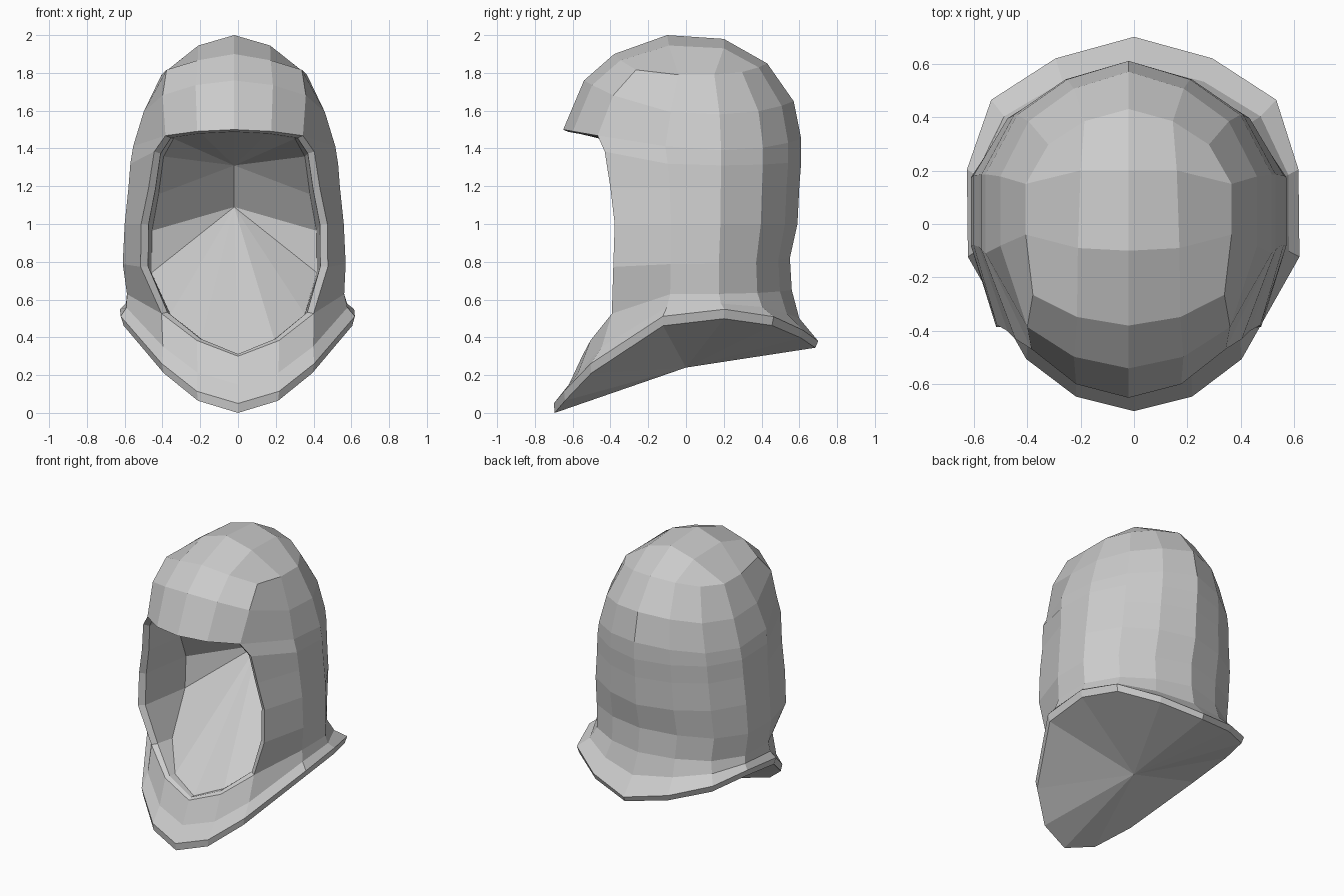
import bpy, bmesh

cube = bpy.data.objects.get("Cube")
if cube:
    bpy.data.objects.remove(cube, do_unlink=True)

cloth = bpy.data.materials.new("grey_cloth")
cloth.use_nodes = True
GREY = (0.6, 0.6, 0.6, 1)
cloth.diffuse_color = GREY
cloth.node_tree.nodes["Principled BSDF"].inputs["Base Color"].default_value = GREY

bm = bmesh.new()
MID_Y = 0.08
# Depth fraction of the eight columns, front centre to back centre
DEPTH = (-1, -0.93, -0.75, -0.26, 0.2, 0.62, 0.87, 1)


def ring(w, corner, front, zf, side_z, back, zb, power=2, back_corner=0.78):
    """Half a ring of the hood; height bends from front to side to back."""
    c, b = corner, back_corner
    xs = (0, c * 0.54, c, 1, 1, b, b * 0.55, 0)
    verts = []
    for x, t in zip(xs, DEPTH):
        if t < 0:
            y = MID_Y - t * (front - MID_Y)
            z = side_z + (zf - side_z) * (-t) ** power
        else:
            y = MID_Y + t * (back - MID_Y)
            z = side_z + (zb - side_z) * t ** 3
        verts.append(bm.verts.new((x * w, y, z)))
    return verts


def strip(a, b, start=0):
    for j in range(start, len(a) - 1):
        bm.faces.new((a[j], b[j], b[j + 1], a[j + 1]))


# Hood rings from crown to collar
crown = ring(0.385, 0.93, -0.38, 1.9, 1.79, 0.43, 1.85, 5)
upper = ring(0.48, 0.79, -0.54, 1.76, 1.58, 0.57, 1.65)
brow = ring(0.535, 0.68, -0.65, 1.5, 1.39, 0.61, 1.45, 1.2)
temple = ring(0.55, 0.77, -0.6, 1.44, 1.31, 0.61, 1.33)
cheek = ring(0.56, 0.81, -0.56, 1.19, 1.19, 0.6, 1.2)
jaw = ring(0.58, 0.85, -0.53, 1.0, 1.0, 0.59, 1.0)
neck = ring(0.59, 0.84, -0.54, 0.76, 0.79, 0.55, 0.82)
chin = ring(0.575, 0.7, -0.55, 0.3, 0.63, 0.56, 0.65, 4)
flare = ring(0.585, 0.68, -0.62, 0.15, 0.58, 0.6, 0.5, 2.2, 0.82)
collar = ring(0.62, 0.65, -0.7, 0.05, 0.55, 0.7, 0.38, 1.9, 0.86)
hem = ring(0.605, 0.65, -0.695, 0.0, 0.5, 0.685, 0.345, 1.9, 0.86)

# Crown patch: two ridge rows between the front and back edges
front_row, back_row = crown[:3], crown[:4:-1]
mid_rows = [
    [bm.verts.new((0, -0.1, 2)), bm.verts.new((0.19, -0.09, 1.945)), crown[3]],
    [bm.verts.new((0, 0.2, 1.98)), bm.verts.new((0.18, 0.2, 1.93)), crown[4]],
]
rows = [front_row] + mid_rows + [back_row]
for a, b in zip(rows, rows[1:]):
    strip(a, b)

# Shell, leaving the face opening clear of the front columns
shell = [crown, upper, brow, temple, cheek, jaw, neck, chin, flare, collar, hem]
for a, b in zip(shell, shell[1:]):
    open_front = a in (brow, temple, cheek, jaw, neck)
    strip(a, b, 2 if open_front else 0)

# Underside fan
base = bm.verts.new((0, 0, 0.24))
for a, b in zip(hem, hem[1:]):
    bm.faces.new((a, base, b))

# Lip of the face opening
rim = brow[:3] + [temple[2], cheek[2], jaw[2], neck[2]] + chin[2::-1]
lip = [bm.verts.new((v.co.x * 0.92, v.co.y + 0.025, 0.9 + (v.co.z - 0.9) * 0.98))
       for v in rim]
strip(rim, lip)

# Inner walls, deepest at the cheeks
WALL = (0.03, 0.03, 0.06, 0.2, 0.33, 0.42, 0.42, 0.14, 0.05, 0.03)
inner = [bm.verts.new((v.co.x * 0.96, v.co.y + d, v.co.z - d * 0.08))
         for v, d in zip(lip, WALL)]
strip(lip, inner)

# Hollow behind the face: two fans joined by a middle band
high = bm.verts.new((0, 0.12, 1.31))
low = bm.verts.new((0, 0.25, 1.09))
for i in range(len(inner) - 1):
    pair = (inner[i], inner[i + 1])
    if i < 4:
        bm.faces.new(pair + (high,))
    elif i == 4:
        bm.faces.new(pair + (low, high))
    else:
        bm.faces.new(pair + (low,))

# Mirror the half across the centre seam
half = bm.verts[:] + bm.edges[:] + bm.faces[:]
bmesh.ops.mirror(bm, geom=half, axis='X', merge_dist=0.001)
bmesh.ops.remove_doubles(bm, verts=bm.verts[:], dist=0.001)
bmesh.ops.recalc_face_normals(bm, faces=bm.faces[:])

# The hood leans slightly to one side above its collar
for v in bm.verts:
    v.co.x -= 0.02 * min(1, max(0, v.co.z - 0.5) * 5)

mesh = bpy.data.meshes.new("hood")
bm.to_mesh(mesh)
bm.free()
mesh.materials.append(cloth)
hood = bpy.data.objects.new("hood", mesh)
bpy.context.collection.objects.link(hood)
